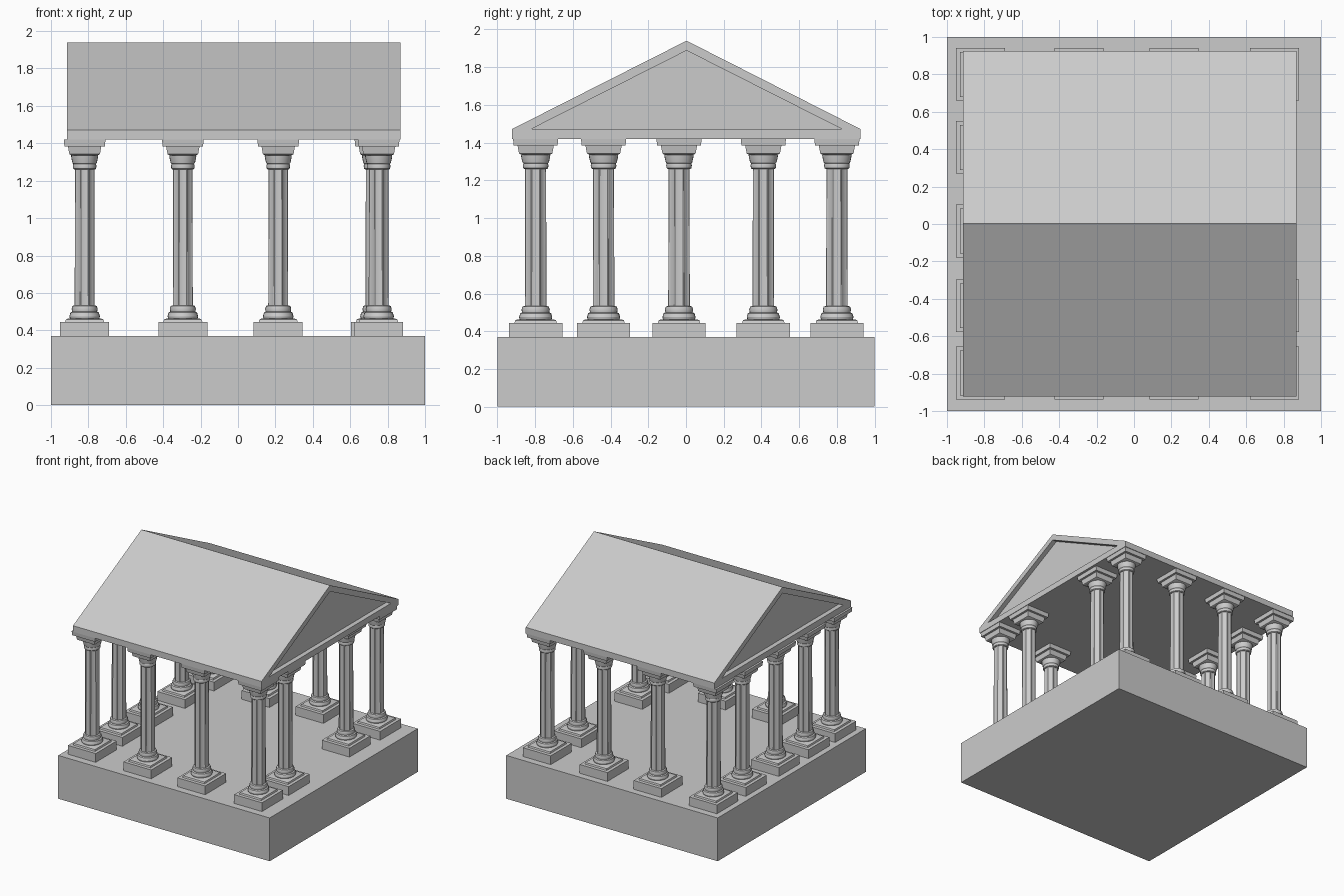
import bpy, bmesh
from math import pi, cos, sin, sqrt, radians

if "Cube" in bpy.data.objects:
    bpy.data.objects.remove(bpy.data.objects["Cube"])


def make_object(name, bm, smooth=False):
    bmesh.ops.recalc_face_normals(bm, faces=bm.faces)
    me = bpy.data.meshes.new(name)
    bm.to_mesh(me)
    bm.free()
    if smooth:
        me.shade_smooth()
        me.set_sharp_from_angle(angle=radians(30))
    ob = bpy.data.objects.new(name, me)
    bpy.context.collection.objects.link(ob)
    return ob


def loft(bm, outline, sections):
    """Stack scaled copies of a 2D outline at (scale, z) and cap both ends."""
    rings = [[bm.verts.new((x * s, y * s, z)) for x, y in outline] for s, z in sections]
    n = len(outline)
    for a, b in zip(rings, rings[1:]):
        for i in range(n):
            j = (i + 1) % n
            bm.faces.new((a[i], a[j], b[j], b[i]))
    bm.faces.new(rings[0][::-1])
    bm.faces.new(rings[-1])


def polar(pairs):
    return [(r * cos(a), r * sin(a)) for r, a in pairs]


BASE_TOP, EAVE = 0.37, 1.42
square = [(-1, -1), (1, -1), (1, 1), (-1, 1)]
circle = polar([(1, 2 * pi * i / 24) for i in range(24)])
# eight shallow recessed panels around the shaft
fluted = polar([(r, i * pi / 4 + radians(d)) for i in range(8)
                for d, r in ((-20, 1), (-15, 0.93), (15, 0.93), (20, 1))])

# stepped base
bm = bmesh.new()
loft(bm, square, [(1, 0), (1, BASE_TOP)])
make_object("base", bm)

# column, modelled once and shared by all positions
bm = bmesh.new()
loft(bm, square, [(0.141, BASE_TOP), (0.141, 0.445)])
loft(bm, square, [(0.112, 0.445), (0.108, 0.458), (0.095, 0.463)])
loft(bm, circle, [(0.084, 0.46), (0.088, 0.475), (0.082, 0.495), (0.072, 0.5),
                  (0.075, 0.515), (0.07, 0.53), (0.062, 0.533)])
loft(bm, fluted, [(0.061, 0.53), (0.059, 1.265)])
loft(bm, circle, [(0.06, 1.26), (0.066, 1.265), (0.068, 1.28), (0.065, 1.29),
                  (0.07, 1.295), (0.076, 1.32), (0.078, 1.335)])
loft(bm, square, [(0.075, 1.335), (0.088, 1.342), (0.096, 1.384)])
loft(bm, square, [(0.116, 1.384), (0.12, EAVE)])
column = make_object("column", bm, smooth=True)
column_mesh = column.data
bpy.data.objects.remove(column)

xs = (-0.82, -0.295, 0.215, 0.752)
spots = [(x, y) for x in xs for y in (-0.797, 0.8)]
spots += [(-0.82, y) for y in (-0.437, -0.037, 0.41)]
spots += [(0.752, -0.437), (0.735, 0.41)]      # entrance gap on the right side
for i, (x, y) in enumerate(spots):
    ob = bpy.data.objects.new(f"column_{i + 1}", column_mesh)
    ob.location = (x, y, 0)
    ob.scale.x = 0.93
    bpy.context.collection.objects.link(ob)

# gabled roof with a recessed triangle in each end
X0, X1, DEPTH = -0.915, 0.868, 0.04
outer = [(-0.922, EAVE), (0.925, EAVE), (0.925, 1.472), (0.003, 1.94), (-0.922, 1.472)]
inner = [(-0.82, 1.472), (0.826, 1.472), (0.003, 1.888)]
bm = bmesh.new()
ends = []
for x, d in ((X0, DEPTH), (X1, -DEPTH)):
    o = [bm.verts.new((x, y, z)) for y, z in outer]
    n = [bm.verts.new((x, y, z)) for y, z in inner]
    r = [bm.verts.new((x + d, y, z)) for y, z in inner]
    bm.faces.new((o[0], o[1], n[1], n[0]))
    bm.faces.new((o[1], o[2], n[1]))
    bm.faces.new((o[2], o[3], n[2], n[1]))
    bm.faces.new((o[3], o[4], n[0], n[2]))
    bm.faces.new((o[4], o[0], n[0]))
    for i in range(3):
        j = (i + 1) % 3
        bm.faces.new((n[i], n[j], r[j], r[i]))
    bm.faces.new(r)
    ends.append(o)
for i in range(5):
    j = (i + 1) % 5
    bm.faces.new((ends[0][i], ends[0][j], ends[1][j], ends[1][i]))
make_object("roof", bm)
